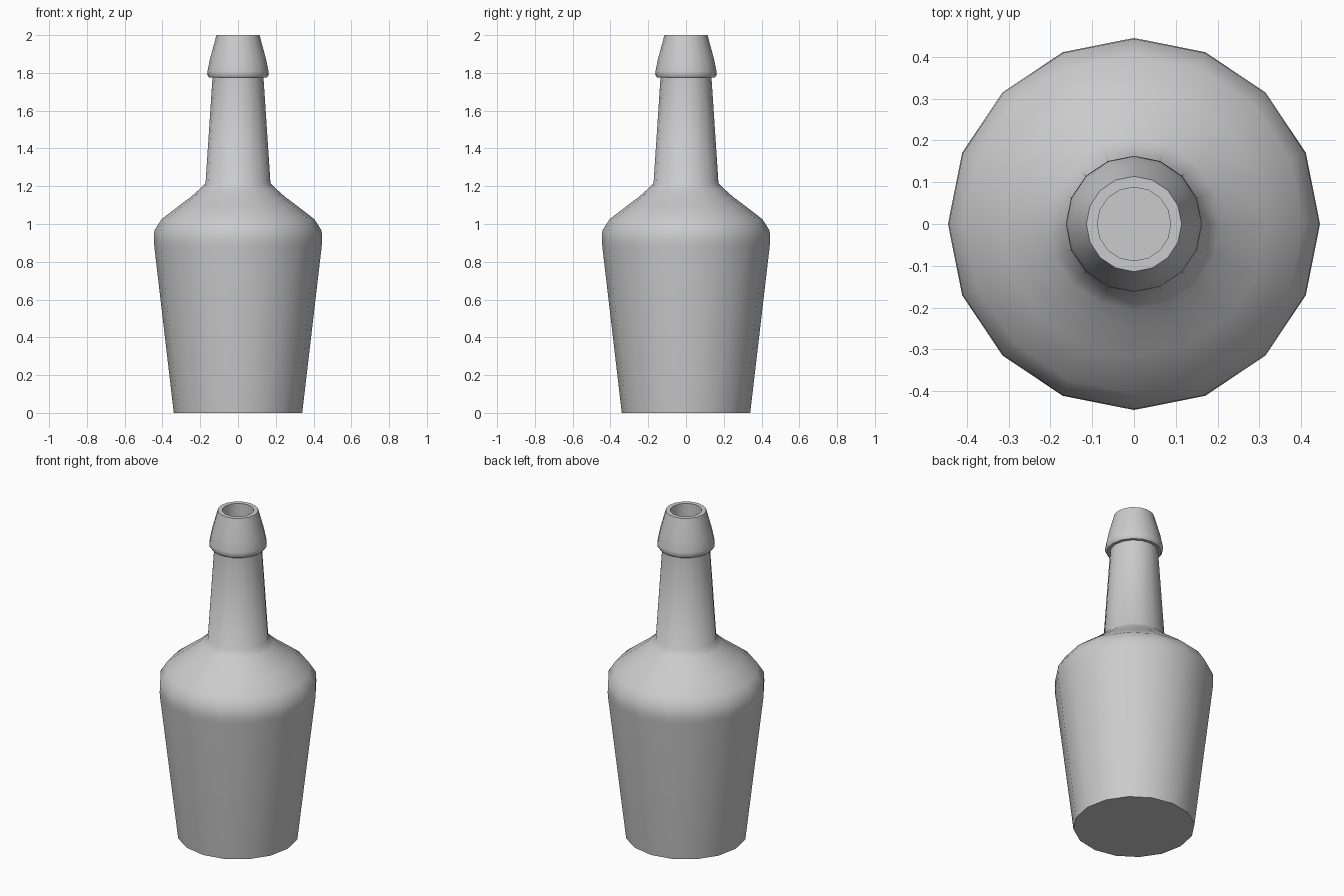
import bpy, bmesh, math

if "Cube" in bpy.data.objects:
    bpy.data.objects.remove(bpy.data.objects["Cube"])

SIDES = 16


def lathe(name, profile):
    """Revolve an (r, z) profile about z, closing any end with a flat cap."""
    bm = bmesh.new()
    rings = []
    for r, z in profile:
        rings.append([bm.verts.new((r * math.cos(2 * math.pi * i / SIDES),
                                    r * math.sin(2 * math.pi * i / SIDES), z))
                      for i in range(SIDES)])
    for low, high in zip(rings, rings[1:]):
        for i in range(SIDES):
            j = (i + 1) % SIDES
            bm.faces.new((low[i], low[j], high[j], high[i]))
    bm.faces.new(rings[0][::-1])
    bm.faces.new(rings[-1])
    bmesh.ops.recalc_face_normals(bm, faces=bm.faces)
    mesh = bpy.data.meshes.new(name)
    bm.to_mesh(mesh)
    bm.free()
    obj = bpy.data.objects.new(name, mesh)
    bpy.context.collection.objects.link(obj)
    bpy.ops.object.select_all(action='DESELECT')
    obj.select_set(True)
    bpy.context.view_layer.objects.active = obj
    bpy.ops.object.shade_smooth_by_angle(angle=math.radians(50))
    return obj


# Bottle in one continuous profile, from base to the recess in the mouth
body = [(0.34, 0), (0.443, 0.88), (0.445, 0.91), (0.443, 0.965)]
shoulder = [(0.405, 1.025), (0.317, 1.093), (0.25, 1.143), (0.205, 1.183)]
neck = [(0.172, 1.215), (0.135, 1.775)]
lip = [(0.153, 1.775), (0.163, 1.79), (0.161, 1.81), (0.148, 1.875), (0.114, 2.0)]
mouth = [(0.088, 2.0), (0.088, 1.8)]
lathe("bottle", body + shoulder + neck + lip + mouth)
